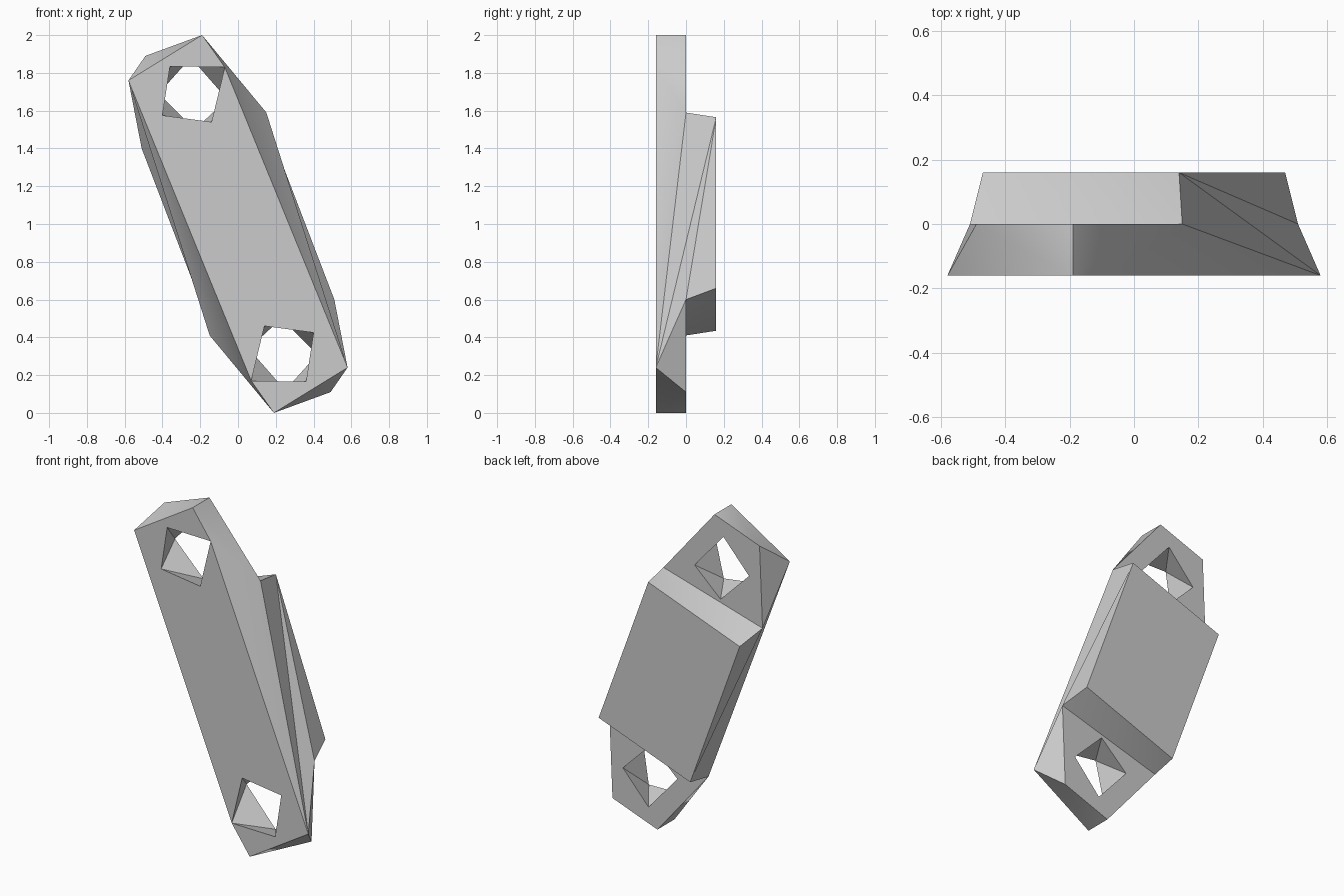
import bpy, bmesh, math

if "Cube" in bpy.data.objects:
    bpy.data.objects.remove(bpy.data.objects["Cube"])

# Half of the link plate in (x, z); the other half is this turned 180 degrees about y
layers = {
    # front outline (F) and the square hole mouth (A); F2 is also a hole corner
    -0.16: {"F0": (-.19, 2.0), "F1": (-.58, 1.76), "F2": (-.07, 1.83),
            "A0": (-.36, 1.835), "A2": (-.14, 1.54), "A3": (-.40, 1.575)},
    # middle outline (M) and the turned square hole mouth (B)
    0.0: {"M0": (-.19, 2.0), "M1": (-.49, 1.89), "M2": (-.51, 1.40), "M3": (.15, 1.59),
          "B0": (-.25, 1.88), "B1": (-.057, 1.66), "B2": (-.23, 1.50), "B3": (-.42, 1.69)},
    # raised back pad
    0.16: {"K0": (-.47, 1.34), "K1": (.14, 1.565)},
}

# Faces of one half; a trailing dash means the turned copy of that point
half = [
    "F0 F1 A0 F2", "F1 A3 A0",                                   # front end
    "M0 M1 B3 B0", "M1 M2 B3", "M2 B2 B3", "M2 M3 B1 B2", "M3 M0 B0 B1",  # rear end
    "A0 F2 B0", "F2 B1 B0", "F2 A2 B1", "A2 B2 B1",              # hole walls
    "A2 A3 B2", "A3 B3 B2", "A3 A0 B3", "A0 B0 B3",
    "F0 M1 F1", "F0 M0 M1", "F0 M3 M0", "F0 F2 M3", "F1 M1 M2",  # end rim
    "F2 F1- M3", "F1- K1 M3", "F1- M2- K1", "K1 M2- K0-",        # long side
    "M2 M3 K1 K0",                                               # pad step
]
shared = ["F1 A3 A2 F2 F1- A3- A2- F2-", "K0 K1 K0- K1-"]        # front and pad faces

bm = bmesh.new()
verts = {}
for y, points in layers.items():
    for name, (x, z) in points.items():
        verts[name] = bm.verts.new((x, y, z))
        verts[name + "-"] = bm.verts.new((-x, y, 2 - z))


def add_face(names):
    bm.faces.new([verts[n] for n in names])


for text in half:
    names = text.split()
    add_face(names)
    add_face([n[:-1] if n.endswith("-") else n + "-" for n in names])
for text in shared:
    add_face(text.split())

bmesh.ops.recalc_face_normals(bm, faces=bm.faces)
bmesh.ops.triangulate(bm, faces=[f for f in bm.faces if len(f.verts) > 3])

mesh = bpy.data.meshes.new("link_plate")
bm.to_mesh(mesh)
bm.free()
link = bpy.data.objects.new("link_plate", mesh)
bpy.context.collection.objects.link(link)
bpy.context.view_layer.objects.active = link
link.select_set(True)
bpy.ops.object.shade_smooth_by_angle(angle=math.radians(30))
